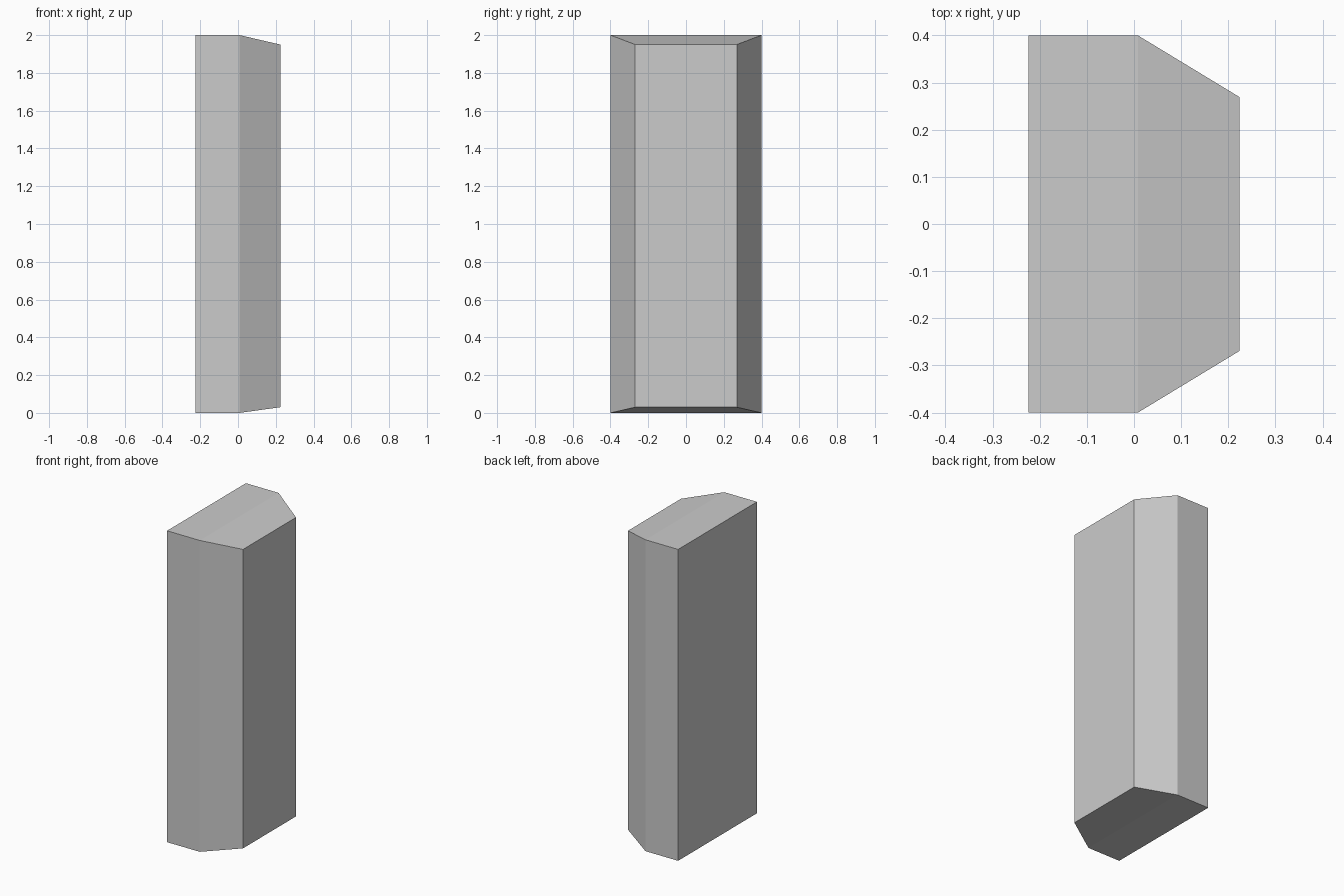
import bpy, bmesh

if "Cube" in bpy.data.objects:
    bpy.data.objects.remove(bpy.data.objects["Cube"])

# Rectangular slab cross-sections along x: (x, half depth in y, bottom z, top z)
SECTIONS = [(-0.224, 0.40, 0.0, 2.0),
            (0.008, 0.40, 0.0, 2.0),
            (0.224, 0.269, 0.03, 1.95)]

bm = bmesh.new()
rings = [[bm.verts.new((x, y, z)) for y, z in ((-d, lo), (d, lo), (d, hi), (-d, hi))]
         for x, d, lo, hi in SECTIONS]

# Side walls between neighbouring sections
for a, b in zip(rings, rings[1:]):
    for i in range(4):
        j = (i + 1) % 4
        bm.faces.new((a[i], a[j], b[j], b[i]))

# Flat back and front panels
bm.faces.new(rings[0])
bm.faces.new(rings[-1])
bmesh.ops.recalc_face_normals(bm, faces=bm.faces)

mesh = bpy.data.meshes.new("bevelled_slab")
bm.to_mesh(mesh)
bm.free()
slab = bpy.data.objects.new("bevelled_slab", mesh)
bpy.context.collection.objects.link(slab)
